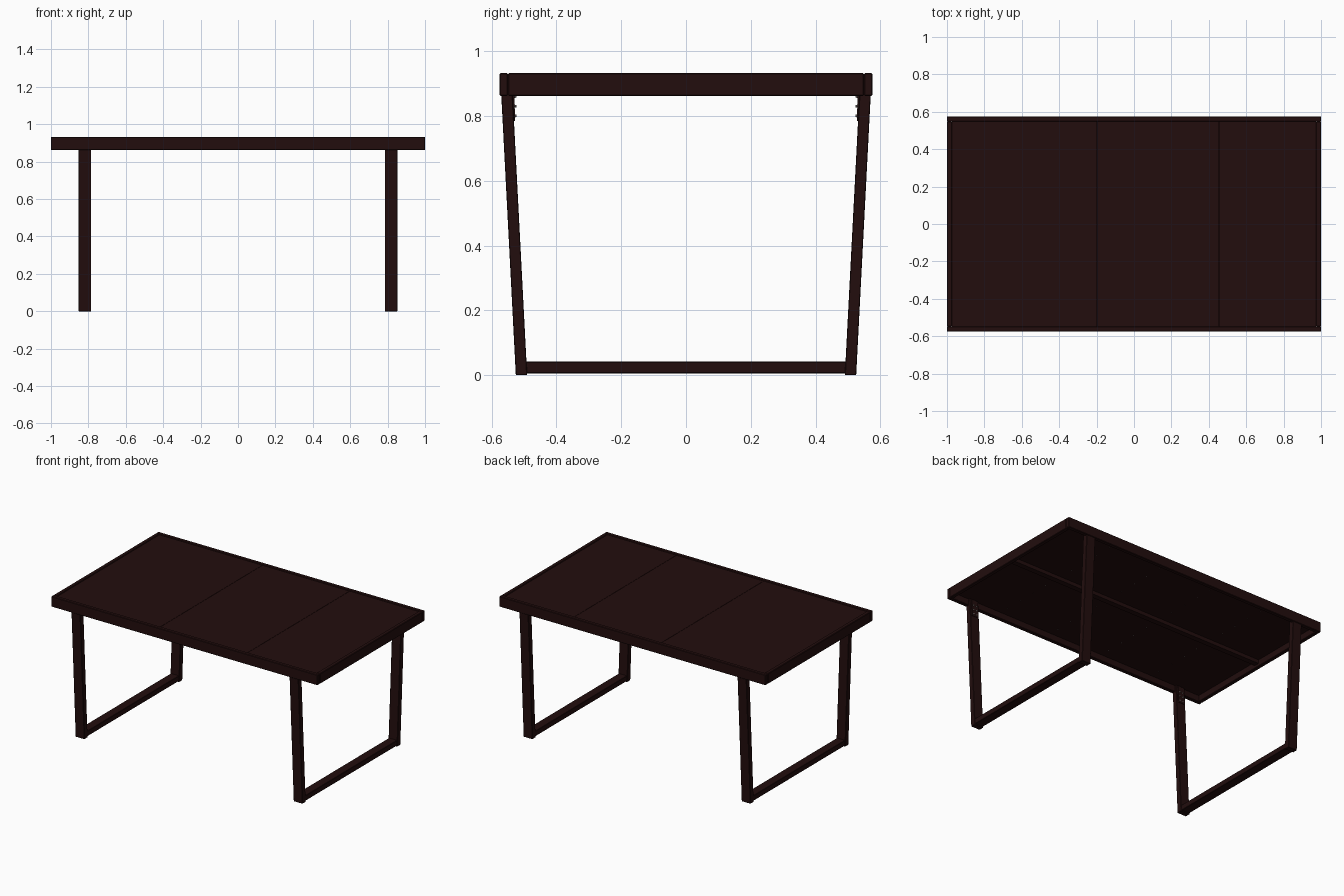
import bpy
import bmesh
from mathutils import Vector

cube = bpy.data.objects.get("Cube")
if cube:
    bpy.data.objects.remove(cube, do_unlink=True)


def material(name, rgb, rough=0.6):
    mat = bpy.data.materials.new(name)
    mat.use_nodes = True
    mat.diffuse_color = (*rgb, 1)
    node = mat.node_tree.nodes["Principled BSDF"]
    node.inputs["Base Color"].default_value = (*rgb, 1)
    node.inputs["Roughness"].default_value = rough
    return mat


WOOD = material("dark mahogany", (0.016, 0.004, 0.004))
STEEL = material("screw steel", (0.25, 0.22, 0.21), 0.4)


def finish(name, bm, mat):
    bmesh.ops.recalc_face_normals(bm, faces=bm.faces)
    mesh = bpy.data.meshes.new(name)
    bm.to_mesh(mesh)
    bm.free()
    mesh.materials.append(mat)
    obj = bpy.data.objects.new(name, mesh)
    bpy.context.collection.objects.link(obj)
    return obj


def prism(name, low, high, z0, z1, mat=WOOD, bevel=0.0):
    """Four-sided solid between a low and a high rectangle (x0, x1, y0, y1)."""
    bm = bmesh.new()
    rings = []
    for (x0, x1, y0, y1), z in ((low, z0), (high, z1)):
        corners = ((x0, y0), (x1, y0), (x1, y1), (x0, y1))
        rings.append([bm.verts.new((x, y, z)) for x, y in corners])
    bm.faces.new(rings[0])
    bm.faces.new(rings[1])
    for i in range(4):
        j = (i + 1) % 4
        bm.faces.new((rings[0][i], rings[0][j], rings[1][j], rings[1][i]))
    obj = finish(name, bm, mat)
    if bevel:
        mod = obj.modifiers.new("soft edge", "BEVEL")
        mod.width = bevel
        mod.segments = 1
    return obj


def box(name, x0, x1, y0, y1, z0, z1, mat=WOOD, bevel=0.0):
    rect = (x0, x1, y0, y1)
    return prism(name, rect, rect, z0, z1, mat, bevel)


def screws(name, points, axis, radius=0.004, depth=0.005):
    """Small round screw heads gathered in one object."""
    bm = bmesh.new()
    turn = Vector((0, 0, 1)).rotation_difference(Vector(axis)).to_matrix().to_4x4()
    for p in points:
        matrix = turn.copy()
        matrix.translation = p
        bmesh.ops.create_cone(bm, cap_ends=True, segments=8, radius1=radius,
                              radius2=radius * 0.7, depth=depth, matrix=matrix)
    return finish(name, bm, STEEL)


HALF_X, HALF_Y, TOP, UNDER = 1.0, 0.575, 0.932, 0.862
RIM = 0.026

# Apron frame around the top
for s, side in ((-1, "front"), (1, "back")):
    ys = sorted((s * HALF_Y, s * (HALF_Y - RIM)))
    box(side + "_apron", -HALF_X, HALF_X, *ys, UNDER, TOP, bevel=0.003)
for s, side in ((-1, "right"), (1, "left")):
    xs = sorted((s * HALF_X, s * (HALF_X - RIM)))
    box(side + "_apron", *xs, RIM - HALF_Y, HALF_Y - RIM, UNDER, TOP, bevel=0.003)

# Tabletop boards with hairline joints, on a thin backing sheet
inner_x, inner_y = HALF_X - RIM, HALF_Y - RIM
box("tabletop_backing", -inner_x, inner_x, -inner_y, inner_y, 0.905, 0.915)
joints = (-inner_x, -0.2, 0.455, inner_x)
for i in range(3):
    box(f"tabletop_board_{i + 1}", joints[i] + 0.001, joints[i + 1] - 0.001,
        -inner_y + 0.002, inner_y - 0.002, 0.915, 0.928)

# Long support rail below the top
box("support_rail", -inner_x, inner_x, -0.018, 0.018, 0.88, 0.905)

# Leaning legs, brackets and foot rails
for sx, side in ((-1, "right"), (1, "left")):
    x0, x1 = sorted((sx * 0.785, sx * 0.852))
    for sy, end in ((-1, "front"), (1, "back")):
        low = (x0, x1, *sorted((sy * 0.49, sy * 0.525)))
        high = (x0, x1, *sorted((sy * 0.537, sy * 0.572)))
        prism(f"{end}_{side}_leg", low, high, 0, 0.905, bevel=0.002)
        plate = [sorted((sy * a, sy * b)) for a, b in ((0.527, 0.533), (0.531, 0.537))]
        prism(f"{end}_{side}_bracket", (x0 + 0.012, x1 - 0.012, *plate[0]),
              (x0 + 0.012, x1 - 0.012, *plate[1]), 0.785, 0.9)
        heads = [(sx * 0.8185 + dx, sy * 0.527, z)
                 for dx in (-0.012, 0.012) for z in (0.8, 0.83, 0.86)]
        screws(f"{end}_{side}_bracket_screws", heads, (0, -sy, 0), 0.005, 0.008)
    box(f"{side}_foot_rail", x0 + 0.003, x1 - 0.003, -0.5, 0.5, 0.006, 0.042, bevel=0.002)

# Screw rows under the top
rows = [(x, y * 0.12, 0.904) for x in (-0.6, -0.2, 0.2, 0.6)
        for y in (-4, -3, -2, -1, 1, 2, 3, 4)]
screws("tabletop_screws", rows, (0, 0, -1), 0.002, 0.004)
